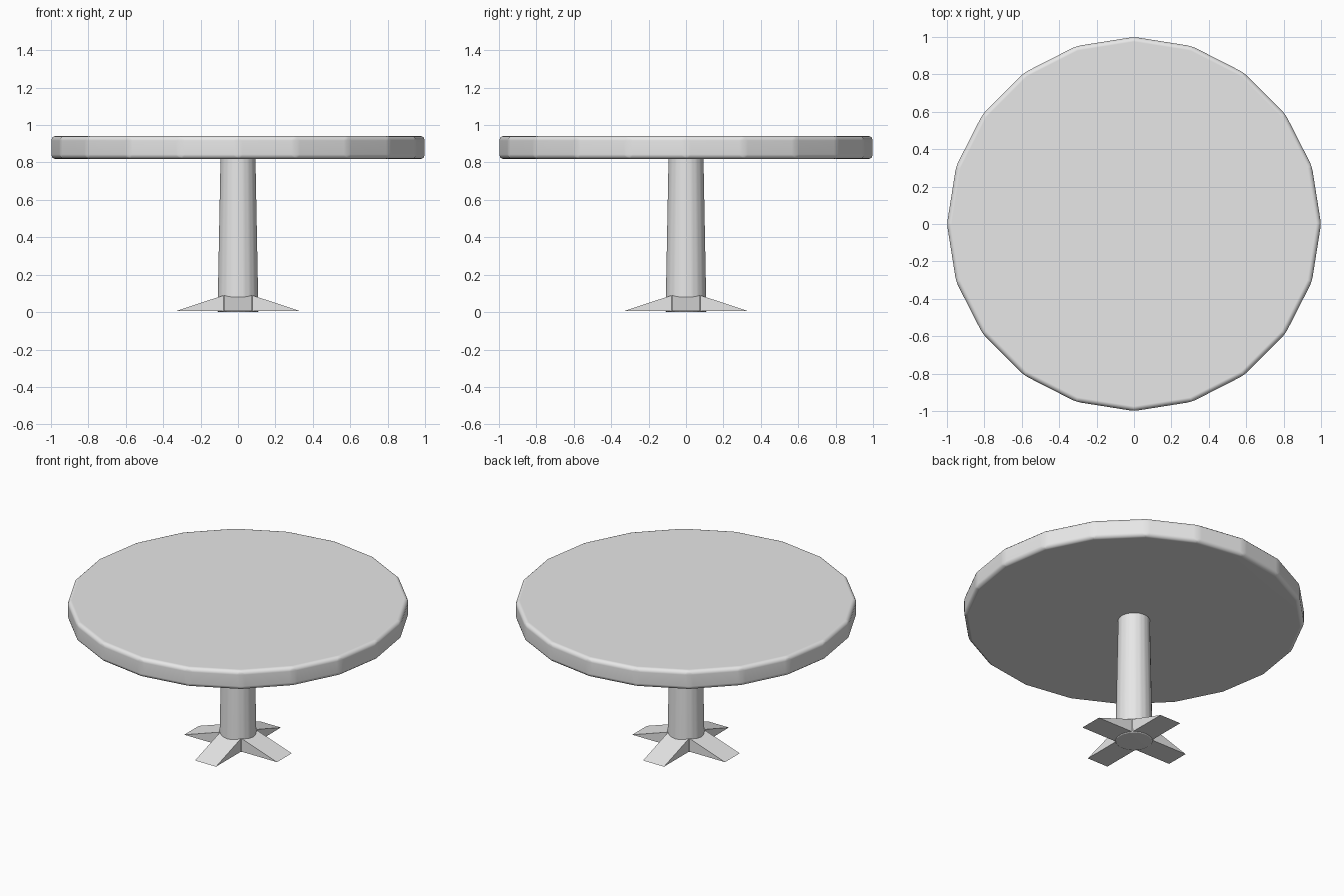
import bpy
import bmesh
from math import pi, radians
from mathutils import Matrix

if "Cube" in bpy.data.objects:
    bpy.data.objects.remove(bpy.data.objects["Cube"], do_unlink=True)

grey = bpy.data.materials.new("plain grey")
grey.use_nodes = True
colour = (0.8, 0.8, 0.8, 1)
grey.diffuse_color = colour
grey.node_tree.nodes["Principled BSDF"].inputs["Base Color"].default_value = colour


def add_object(name, bm):
    mesh = bpy.data.meshes.new(name)
    bmesh.ops.recalc_face_normals(bm, faces=bm.faces)
    bm.to_mesh(mesh)
    bm.free()
    mesh.materials.append(grey)
    obj = bpy.data.objects.new(name, mesh)
    bpy.context.collection.objects.link(obj)
    return obj


def tapered_cylinder(name, bottom_radius, top_radius, bottom, top):
    bm = bmesh.new()
    bmesh.ops.create_cone(
        bm, cap_ends=True, segments=20, radius1=bottom_radius, radius2=top_radius,
        depth=top - bottom, matrix=Matrix.Translation((0, 0, (top + bottom) / 2)))
    return add_object(name, bm)


def soften(obj, width):
    # Rounded edges with flat-looking faces between them
    bevel = obj.modifiers.new("rounded edges", "BEVEL")
    bevel.width = width
    bevel.segments = 3
    bevel.limit_method = "NONE"
    bpy.ops.object.select_all(action="DESELECT")
    obj.select_set(True)
    bpy.context.view_layer.objects.active = obj
    bpy.ops.object.shade_smooth_by_angle(angle=radians(40))
    for poly in obj.data.polygons:
        poly.use_smooth = True
    for edge in obj.data.edges:
        edge.use_edge_sharp = False
    weighted = obj.modifiers.new("weighted normals", "WEIGHTED_NORMAL")
    weighted.keep_sharp = True


# Round top
soften(tapered_cylinder("table_top", 1.0, 1.0, 0.818, 0.942), 0.025)

# Tapered column
column = tapered_cylinder("column", 0.11, 0.094, 0.0, 0.83)
soften(column, 0.008)

# Four wedge feet
for i, side in enumerate(("left", "back", "right", "front")):
    bm = bmesh.new()
    profile = [(0.04, 0.005), (0.332, 0.005), (0.04, 0.102)]
    face = bm.faces.new([bm.verts.new((x, -0.075, z)) for x, z in profile])
    sweep = bmesh.ops.extrude_face_region(bm, geom=[face])
    verts = [v for v in sweep["geom"] if isinstance(v, bmesh.types.BMVert)]
    bmesh.ops.translate(bm, verts=verts, vec=(0, 0.15, 0))
    bmesh.ops.rotate(bm, verts=bm.verts, matrix=Matrix.Rotation(i * pi / 2, 3, "Z"))
    add_object(side + "_foot", bm)
